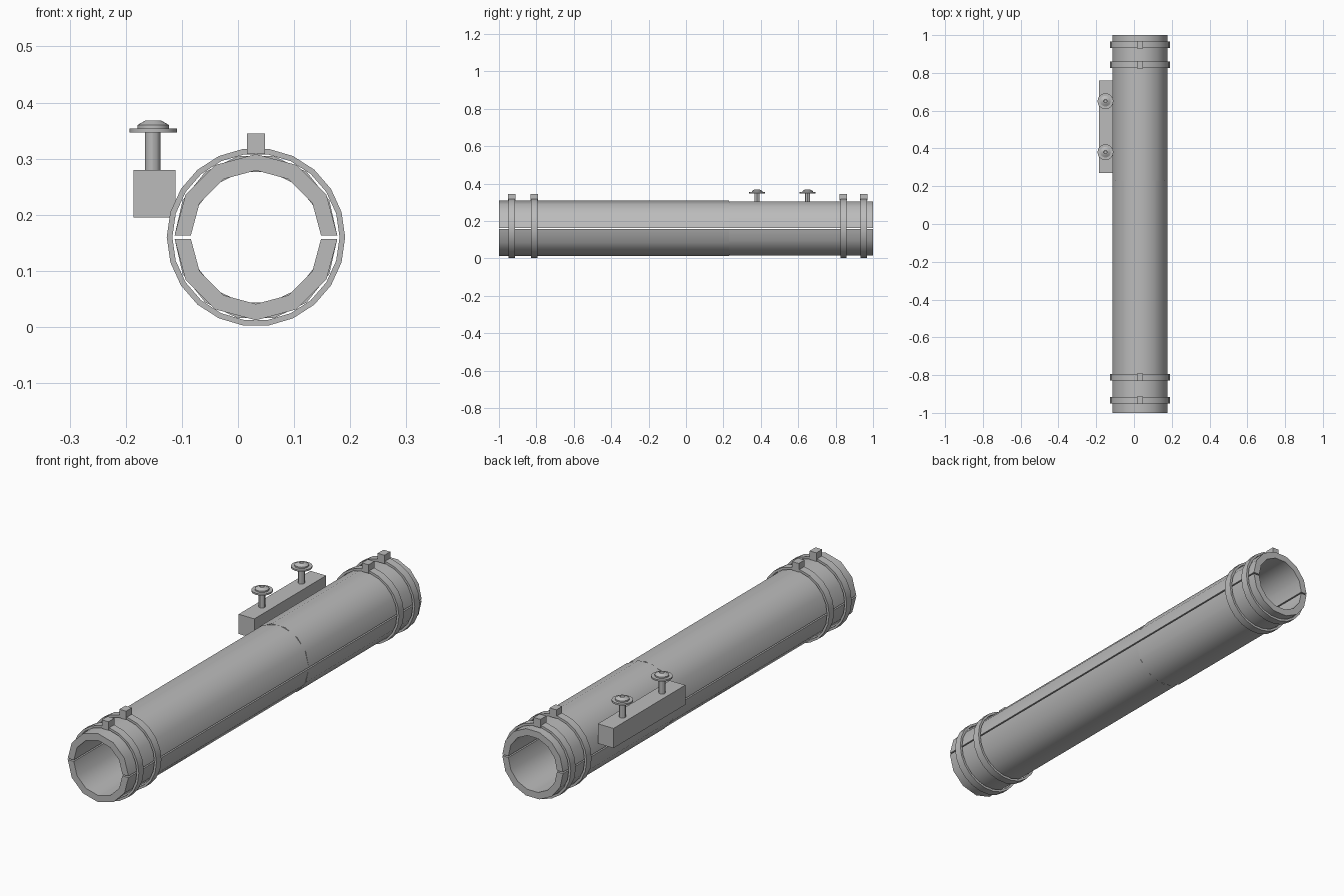
import bpy, bmesh, math

if "Cube" in bpy.data.objects:
    bpy.data.objects.remove(bpy.data.objects["Cube"])

CX, CZ = 0.032, 0.16          # tube axis
grey = bpy.data.materials.new("plain_grey")
grey.diffuse_color = (0.5, 0.5, 0.5, 1)
grey.use_nodes = True
grey.node_tree.nodes["Principled BSDF"].inputs["Base Color"].default_value = grey.diffuse_color


def finish(name, bm, angle=None):
    bmesh.ops.recalc_face_normals(bm, faces=bm.faces)
    me = bpy.data.meshes.new(name)
    bm.to_mesh(me)
    bm.free()
    me.materials.append(grey)
    ob = bpy.data.objects.new(name, me)
    bpy.context.collection.objects.link(ob)
    if angle:
        bpy.ops.object.select_all(action='DESELECT')
        ob.select_set(True)
        bpy.context.view_layer.objects.active = ob
        bpy.ops.object.shade_smooth_by_angle(angle=math.radians(angle))
    return ob


def arc_shell(name, y0, y1, r_in, r_out, a0, a1, n, dz=0.0, closed=False):
    """Thick arc in the xz plane, extruded from y0 to y1."""
    bm = bmesh.new()
    rows = []
    for i in range(n if closed else n + 1):
        a = math.radians(a0 + (a1 - a0) * i / n)
        rows.append([bm.verts.new((CX + r * math.cos(a), y, CZ + dz + r * math.sin(a)))
                     for r, y in ((r_out, y0), (r_out, y1), (r_in, y1), (r_in, y0))])
    for i in range(n):
        p, q = rows[i], rows[(i + 1) % len(rows)]
        for k in range(4):
            m = (k + 1) % 4
            bm.faces.new((p[k], p[m], q[m], q[k]))
    if not closed:
        bm.faces.new(rows[0])
        bm.faces.new(rows[-1])
    return finish(name, bm, 40)


def box(name, x0, x1, y0, y1, z0, z1):
    bm = bmesh.new()
    bmesh.ops.create_cube(bm, size=1)
    for v in bm.verts:
        v.co = ((x0 + x1) / 2 + v.co.x * (x1 - x0),
                (y0 + y1) / 2 + v.co.y * (y1 - y0),
                (z0 + z1) / 2 + v.co.z * (z1 - z0))
    return finish(name, bm)


def lathe(name, x, y, profile, n):
    bm = bmesh.new()
    rings = [[bm.verts.new((x + r * math.cos(2 * math.pi * i / n),
                            y + r * math.sin(2 * math.pi * i / n), z))
              for i in range(n)] for r, z in profile]
    for a, b in zip(rings, rings[1:]):
        for i in range(n):
            j = (i + 1) % n
            bm.faces.new((a[i], a[j], b[j], b[i]))
    bm.faces.new(rings[0])
    bm.faces.new(rings[-1])
    return finish(name, bm, 30)


# Split tube: long front section and shorter rear section, upper and lower halves
for part, y0, y1, n in (("front", -1.0, 0.23, 6), ("rear", 0.23, 1.0, 7)):
    arc_shell(part + "_tube_upper", y0, y1, 0.116, 0.145, 0, 180, n, 0.003)
    arc_shell(part + "_tube_lower", y0, y1, 0.116, 0.145, 180, 360, n, -0.003)

# Clamping straps with their clips
for i, y in enumerate((-0.932, -0.812, 0.842, 0.95)):
    a = 90 + 180 / 22
    arc_shell(f"strap_{i}", y - 0.017, y + 0.017, 0.149, 0.159, a, a + 360, 22, closed=True)
    box(f"strap_clip_{i}", 0.016, 0.048, y - 0.02, y + 0.02, 0.308, 0.345)

# Side rail with two round-headed bolts
box("side_rail", -0.186, -0.111, 0.27, 0.76, 0.195, 0.28)
for i, y in enumerate((0.38, 0.65)):
    lathe(f"bolt_shaft_{i}", -0.152, y, [(0.0135, 0.27), (0.0135, 0.349)], 12)
    lathe(f"bolt_head_{i}", -0.151, y,
          [(0.042, 0.347), (0.042, 0.354), (0.028, 0.354), (0.028, 0.360),
           (0.014, 0.368), (0.010, 0.368), (0.008, 0.365)], 20)
